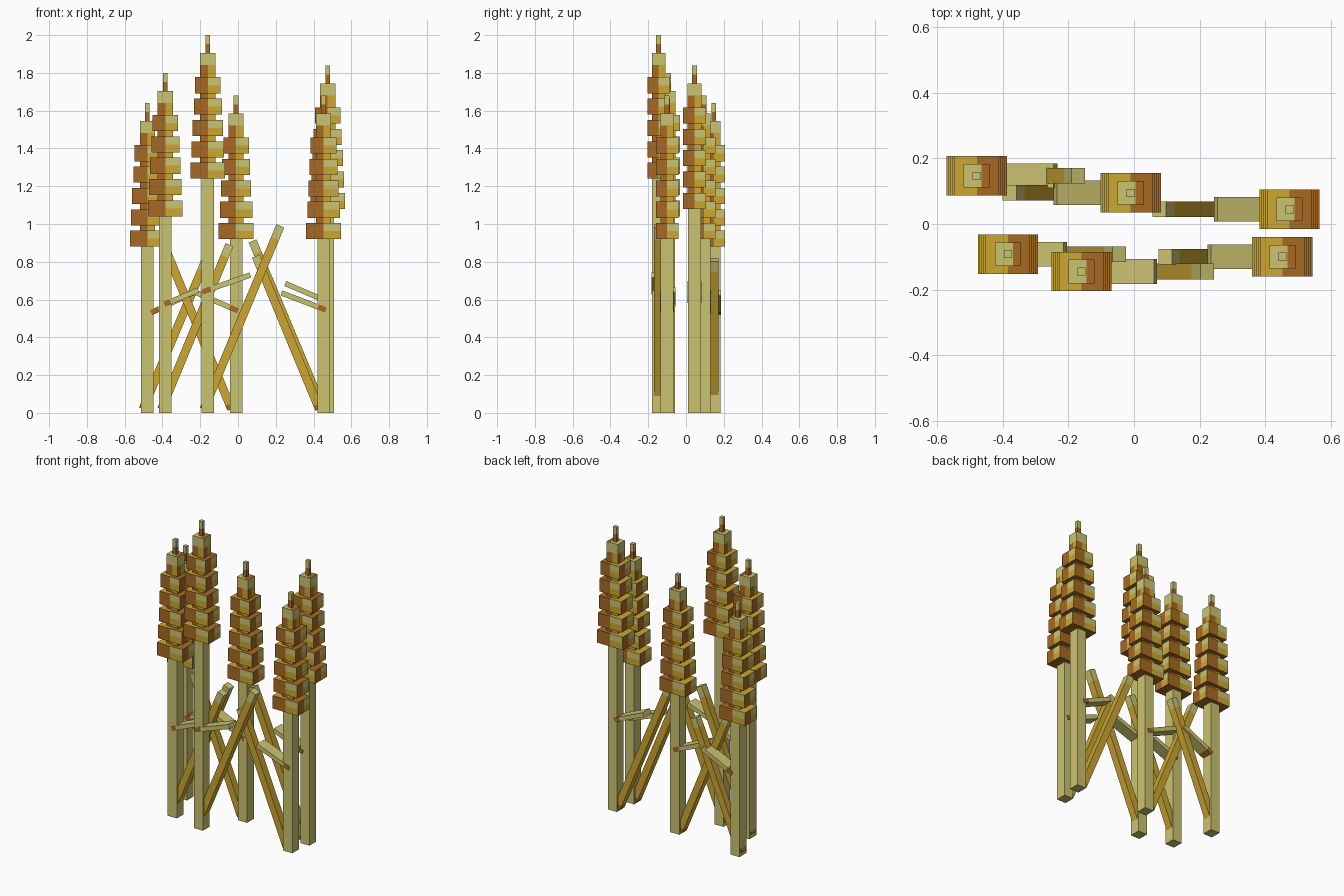
import bpy, bmesh, math
from mathutils import Matrix, Vector

cube = bpy.data.objects.get("Cube")
if cube:
    bpy.data.objects.remove(cube, do_unlink=True)


def linear(v):
    v /= 255
    return v / 12.92 if v <= 0.04 else ((v + 0.055) / 1.055) ** 2.4


def material(name, *rgb):
    m = bpy.data.materials.new(name)
    colour = [linear(v) for v in rgb] + [1]
    m.use_nodes = True
    m.diffuse_color = colour
    m.node_tree.nodes["Principled BSDF"].inputs["Base Color"].default_value = colour
    return m


MATS = [material("pale straw", 203, 195, 113),
        material("gold", 204, 167, 50),
        material("brown", 167, 106, 34)]
STRAW, GOLD, BROWN = range(3)


# Box with optional cut planes; a rule picks each face's colour
def block(name, size, matrix, rule, cuts=()):
    bm = bmesh.new()
    bmesh.ops.create_cube(bm, size=1, matrix=Matrix.Diagonal((*size, 1)))
    for axis, offset in cuts:
        point, normal = Vector(), Vector()
        point[axis], normal[axis] = offset, 1
        bmesh.ops.bisect_plane(bm, geom=bm.verts[:] + bm.edges[:] + bm.faces[:],
                               plane_co=point, plane_no=normal)
    bm.normal_update()
    for f in bm.faces:
        f.material_index = rule(f.calc_center_median(), f.normal)
    bm.transform(matrix)
    mesh = bpy.data.meshes.new(name)
    bm.to_mesh(mesh)
    bm.free()
    for m in MATS:
        mesh.materials.append(m)
    bpy.context.collection.objects.link(bpy.data.objects.new(name, mesh))


# Each side of a kernel is brown on its left, straw over gold on its right
def kernel_rule(c, n):
    if n.z < -0.5:
        return BROWN
    if n.z > 0.5:
        return BROWN if c.x > 0 else GOLD
    if Vector((0, 0, 1)).cross(n).dot(c) < 0:
        return BROWN
    return STRAW if c.z > 0 else GOLD


def crown_rule(c, n):
    if n.z > 0.5:
        return BROWN if c.x > 0.015 else STRAW
    return STRAW if c.z > 0 else kernel_rule(c, n)


def tip_rule(c, n):
    return STRAW if c.z > 0 else BROWN


def plain(c, n):
    return STRAW


# Bar between two points in an upright plane, coloured along its length
def bar(name, y, start, end, width, depth, bands):
    a, b = Vector((start[0], y, start[1])), Vector((end[0], y, end[1]))
    d = b - a
    length = d.length
    turn = Matrix.Rotation(math.atan2(d.x, d.z), 4, 'Y')

    def rule(c, n):
        t = c.z / length + 0.5
        for limit, colour in bands:
            if t < limit:
                return colour
        return bands[-1][1]

    cuts = [(2, (limit - 0.5) * length) for limit, _ in bands[:-1]]
    block(name, (width, depth, length), Matrix.Translation((a + b) / 2) @ turn, rule, cuts)


STEP, TIER = 0.113, 0.085
CROWN = 4 * STEP + TIER


def ear(tag, x, y, base):
    def at(z):
        return Matrix.Translation((x, y, base + z))
    # Stem and inner core
    block(tag + "_stem", (0.066, 0.07, base), at(-base / 2), plain)
    block(tag + "_core", (0.08, 0.072, CROWN), at(CROWN / 2), kernel_rule,
          [(0, 0), (1, 0)])
    # Stacked kernels, narrowing sideways
    for i in range(5):
        block(f"{tag}_kernels_{i + 1}", (0.184 - 0.012 * i, 0.12, TIER),
              at(i * STEP + TIER / 2), kernel_rule, [(0, 0), (1, 0), (2, 0)])
    # Crown and tip
    block(tag + "_crown", (0.08, 0.072, 0.128), at(CROWN + 0.064), crown_rule,
          [(0, 0), (0, 0.015), (1, 0), (2, 0)])
    block(tag + "_tip", (0.025, 0.025, 0.095), at(CROWN + 0.1755), tip_rule, [(2, 0)])


# Stem x, y, ear height; long leaf start and end; short leaf start and end
PLANTS = {
    "left_back": (-0.48, 0.147, 0.88, (-0.503, 0.02), (-0.17, 0.81), (-0.46, 0.53), (-0.24, 0.635)),
    "left_front": (-0.385, -0.092, 1.04, (-0.405, 0.02), (-0.045, 0.89), (-0.39, 0.575), (-0.21, 0.65)),
    "tall_front": (-0.16, -0.145, 1.24, (-0.18, 0.02), (0.224, 0.99), (-0.19, 0.64), (0.065, 0.73)),
    "middle_back": (-0.01, 0.095, 0.92, (-0.035, 0.02), (-0.38, 0.86), (0.0, 0.54), (-0.24, 0.645)),
    "right_back": (0.475, 0.045, 1.08, (0.45, 0.02), (0.077, 0.91), (0.46, 0.595), (0.25, 0.685)),
    "right_front": (0.453, -0.1, 0.92, (0.43, 0.02), (0.095, 0.83), (0.465, 0.545), (0.23, 0.635)),
}
for tag, (x, y, base, l0, l1, t0, t1) in PLANTS.items():
    ear(tag, x, y, base)
    bar(tag + "_long_leaf", y, l0, l1, 0.045, 0.048,
        [(0.03, BROWN), (0.93, GOLD), (1, STRAW)])
    bar(tag + "_short_leaf", y, t0, t1, 0.028, 0.075,
        [(0.18, BROWN), (1, STRAW)])
